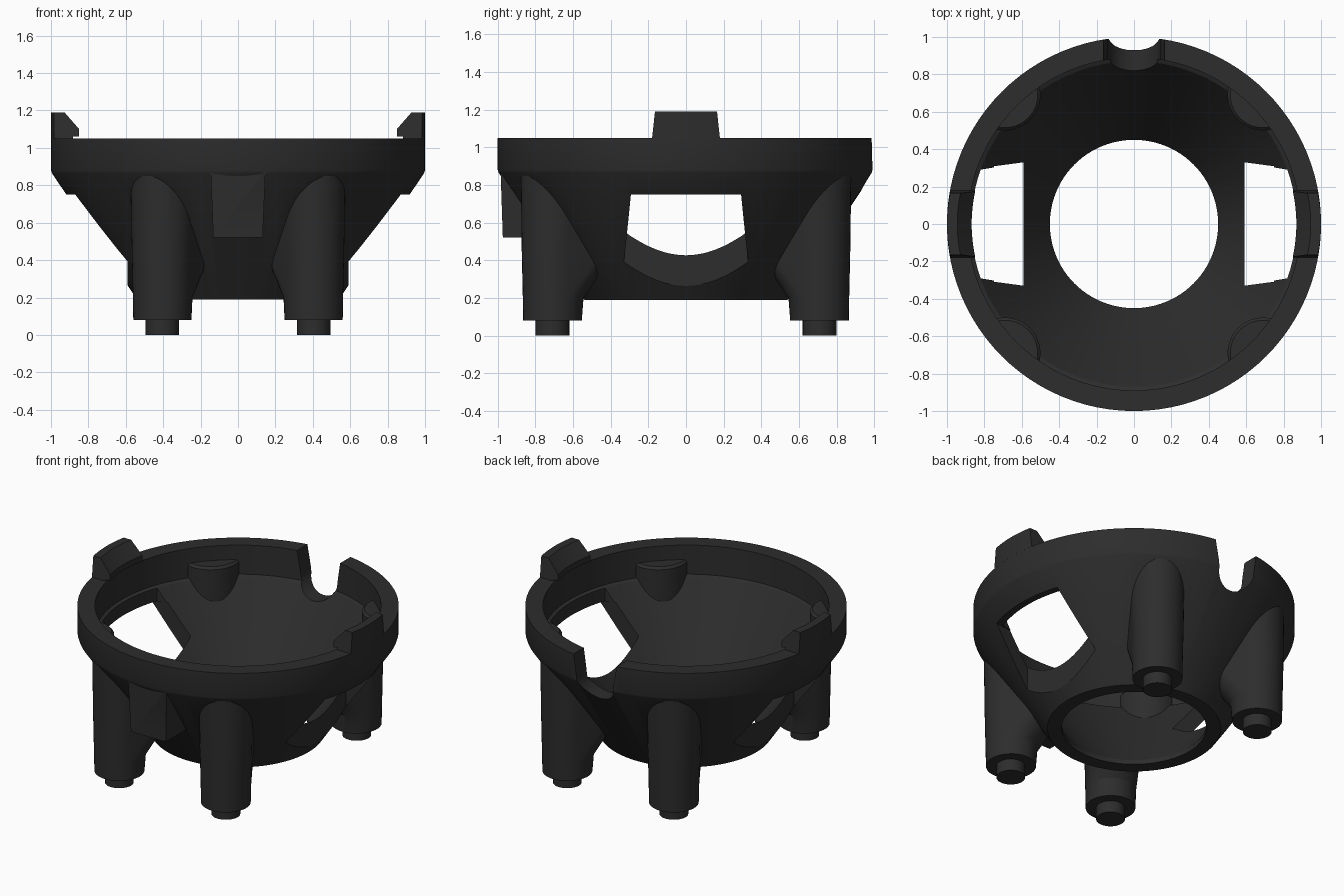
import bpy, bmesh, math
from mathutils import Vector

if "Cube" in bpy.data.objects:
    bpy.data.objects.remove(bpy.data.objects["Cube"], do_unlink=True)

# One dark plastic colour
plastic = bpy.data.materials.new("dark_plastic")
plastic.use_nodes = True
colour = (0.026, 0.026, 0.026, 1)
plastic.diffuse_color = colour
plastic.node_tree.nodes["Principled BSDF"].inputs["Base Color"].default_value = colour


def loft(name, rings):
    """Skin a list of closed rings and cap both ends."""
    bm = bmesh.new()
    rows = [[bm.verts.new(p) for p in ring] for ring in rings]
    n = len(rows[0])
    for a, b in zip(rows, rows[1:]):
        for i in range(n):
            j = (i + 1) % n
            bm.faces.new((a[i], a[j], b[j], b[i]))
    bm.faces.new(rows[0][::-1])
    bm.faces.new(rows[-1])
    bmesh.ops.recalc_face_normals(bm, faces=bm.faces)
    mesh = bpy.data.meshes.new(name)
    bm.to_mesh(mesh)
    bm.free()
    mesh.materials.append(plastic)
    ob = bpy.data.objects.new(name, mesh)
    bpy.context.collection.objects.link(ob)
    return ob


def circle(r, z, cx=0, cy=0, n=96):
    return [(cx + r * math.cos(2 * math.pi * i / n),
             cy + r * math.sin(2 * math.pi * i / n), z) for i in range(n)]


def prism(name, outline, z0, z1):
    return loft(name, [[(x, y, z) for x, y in outline] for z in (z0, z1)])


def boolean(target, tool, operation):
    """Apply a boolean and discard the tool."""
    tool.hide_render = True
    mod = target.modifiers.new("cut", 'BOOLEAN')
    mod.operation, mod.solver, mod.object = operation, 'EXACT', tool
    bpy.context.view_layer.objects.active = target
    bpy.ops.object.modifier_apply(modifier=mod.name)
    bpy.data.objects.remove(tool, do_unlink=True)


def slot(cx, cy, r, length, z, n=20):
    """Round section stretched towards the centre axis."""
    inward = Vector((-cx, -cy)).normalized()
    base = math.atan2(-inward.y, -inward.x)
    pts = []
    for half, shift in ((0, 0), (1, length)):
        for i in range(n + 1):
            a = base - math.pi / 2 + math.pi * (half + i / n)
            pts.append((cx + r * math.cos(a) + inward.x * shift,
                        cy + r * math.sin(a) + inward.y * shift, z))
    return pts


corners = [(sx, sy) for sx in (-1, 1) for sy in (-1, 1)]

# Solid funnel body with upright rim
body = loft("funnel_body", [circle(r, z) for r, z in
                            ((0.54, 0.19), (0.995, 0.865), (1.0, 0.88), (1.0, 1.05))])

# Four tapered legs that blend into the cone
leg_steps = [(0.155, 0.002, 0.08), (0.157, 0.01, 0.2), (0.159, 0.07, 0.28),
             (0.161, 0.15, 0.38), (0.163, 0.19, 0.46), (0.168, 0.19, 0.865)]
for sx, sy in corners:
    leg = loft("leg", [slot(sx * 0.405, sy * 0.71, r, t, z) for r, t, z in leg_steps])
    boolean(body, leg, 'UNION')

# Front tab hanging below the rim
tab = loft("front_tab", [[(-w, -0.72, z), (w, -0.72, z), (w, y, z), (-w, y, z)]
                         for w, y, z in ((0.132, -0.973, 0.52), (0.147, -0.985, 0.88))])
boolean(body, tab, 'UNION')

# Inner cavity, leaving four rounded bosses on the inside wall
cavity = loft("cavity", [circle(r, z) for r, z in
                         ((0.45, 0.1), (0.45, 0.22), (0.87, 0.84), (0.89, 0.85), (0.89, 1.3))])
for sx, sy in corners:
    boss = loft("boss", [circle(r, z, sx * 0.69, sy * 0.69, 48)
                         for r, z in ((0.19, 0.3), (0.19, 0.935), (0.175, 0.95))])
    boolean(cavity, boss, 'DIFFERENCE')
boolean(body, cavity, 'DIFFERENCE')

# Side windows: an opening below the rim and a shallow recess above it
for s in (-1, 1):
    opening = [(s * 0.59, -0.33), (s * 1.15, -0.255), (s * 1.15, 0.255), (s * 0.59, 0.33)]
    boolean(body, prism("window_cutter", opening, 0.1, 0.75), 'DIFFERENCE')
    arc = [(s * 0.87 * math.cos(a), 0.87 * math.sin(a))
           for a in (math.radians(-19.5 + 39 * i / 12) for i in range(13))]
    recess = [(s * 0.59, -0.33)] + arc + [(s * 0.59, 0.33)]
    boolean(body, prism("recess_cutter", recess, 0.65, 1.0), 'DIFFERENCE')

# U-shaped notch through the back of the rim
u = [(-0.18, 1.15)] + [(0.14 * math.cos(a), 0.907 + 0.14 * math.sin(a)) for a in
                       (math.pi * (1 + i / 20) for i in range(21))] + [(0.18, 1.15)]
notch = loft("notch_cutter", [[(x, y, z) for x, z in u] for y in (0.6, 1.2)])
boolean(body, notch, 'DIFFERENCE')
parts = [body]

# Pegs under the legs
for sx, sy in corners:
    parts.append(loft("leg_peg", [circle(0.09, z, sx * 0.405, sy * 0.71, 40)
                                  for z in (0.0, 0.085)]))

# Curved clips with sloping inner edge on both sides of the rim
clip_profile = [(1.0, 1.05), (1.0, 1.19), (0.945, 1.19), (0.868, 1.10),
                (0.868, 1.06), (0.9, 1.06), (0.9, 1.05)]
for s, side in ((1, "left"), (-1, "right")):
    rings = []
    for i in range(13):
        y = -0.18 + 0.36 * i / 12
        rings.append([(s * math.sqrt(r * r - y * y), y * (1 - 0.6 * (z - 1.05)), z)
                      for r, z in clip_profile])
    parts.append(loft(side + "_clip", rings))

# Smooth shading with sharp creases kept
bpy.ops.object.select_all(action='DESELECT')
for ob in parts:
    ob.select_set(True)
bpy.context.view_layer.objects.active = body
bpy.ops.object.shade_smooth_by_angle(angle=math.radians(25))
